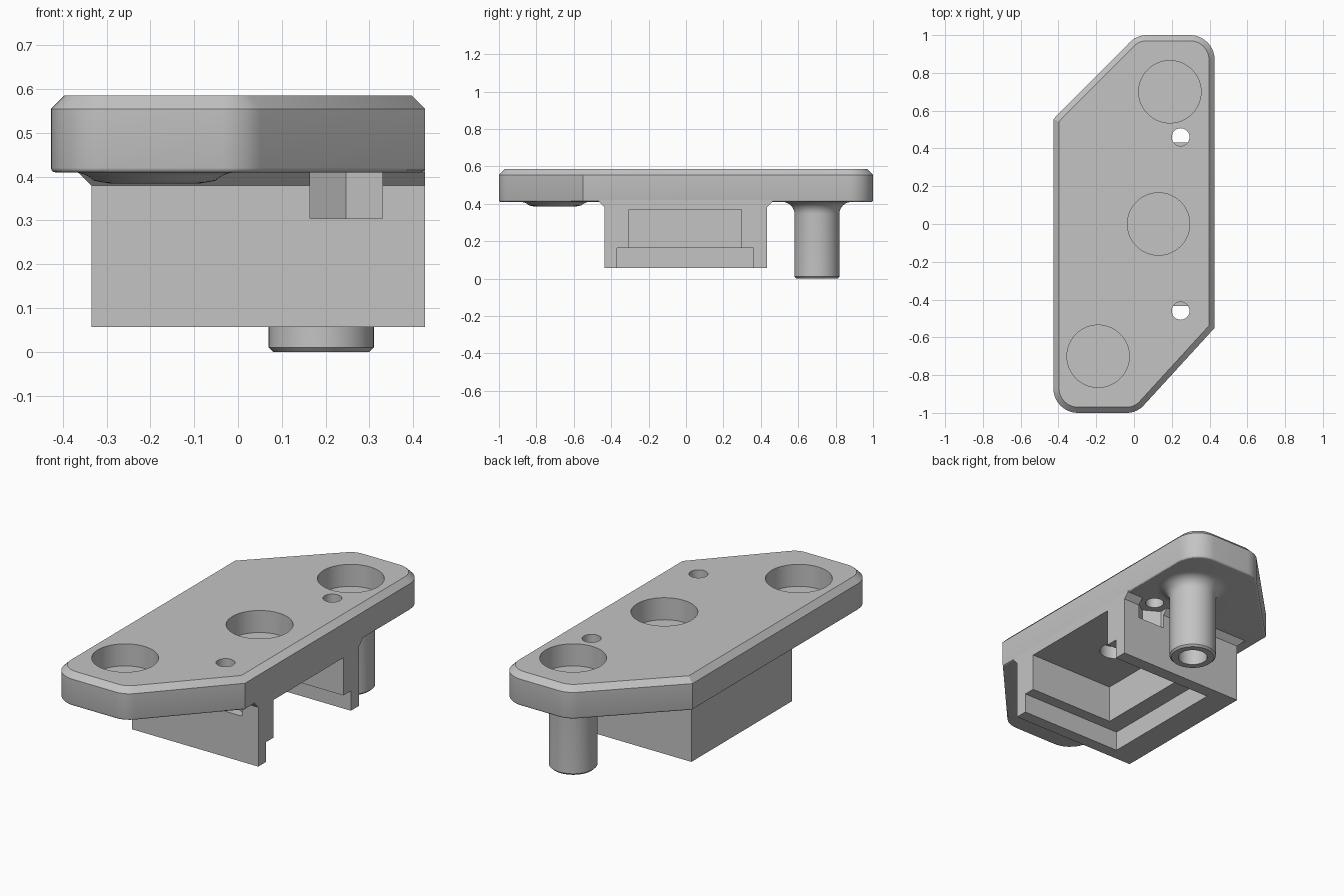
import bpy, bmesh
from math import sin, cos, pi
from mathutils import Vector

cube = bpy.data.objects.get("Cube")
if cube:
    bpy.data.objects.remove(cube, do_unlink=True)

GREY = (0.55, 0.55, 0.55, 1)
mat = bpy.data.materials.new("plain grey")
mat.use_nodes = True
mat.diffuse_color = GREY
mat.node_tree.nodes["Principled BSDF"].inputs["Base Color"].default_value = GREY


def circle(x, y, r, n=64):
    return [(x + r * cos(pi / 2 + 2 * pi * i / n), y + r * sin(pi / 2 + 2 * pi * i / n))
            for i in range(n)]


def rect(x0, x1, y0, y1):
    return [(x0, y0), (x1, y0), (x1, y1), (x0, y1)]


def rounded(corners, steps=10):
    """Outline whose corners (x, y, tangent length) are eased into arcs."""
    out = []
    for i, (x, y, t) in enumerate(corners):
        p = Vector((x, y))
        if not t:
            out.append((x, y))
            continue
        u = (Vector(corners[i - 1][:2]) - p).normalized()
        v = (Vector(corners[(i + 1) % len(corners)][:2]) - p).normalized()
        half = u.angle(v) / 2
        centre = p + (u + v).normalized() * (t / cos(half))
        a, b = p + u * t - centre, p + v * t - centre
        total = a.angle(b)
        for k in range(steps + 1):
            w = k / steps
            q = centre + (a * sin((1 - w) * total) + b * sin(w * total)) / sin(total)
            out.append((q.x, q.y))
    return out


def loft(name, rings):
    """Closed solid through outlines of equal length, given as (outline, z)."""
    bm = bmesh.new()
    loops = [[bm.verts.new((x, y, z)) for x, y in pts] for pts, z in rings]
    n = len(loops[0])
    for lo, hi in zip(loops, loops[1:]):
        for i in range(n):
            j = (i + 1) % n
            bm.faces.new((lo[i], lo[j], hi[j], hi[i]))
    bm.faces.new(loops[0][::-1])
    bm.faces.new(loops[-1])
    bmesh.ops.recalc_face_normals(bm, faces=bm.faces)
    mesh = bpy.data.meshes.new(name)
    bm.to_mesh(mesh)
    bm.free()
    ob = bpy.data.objects.new(name, mesh)
    bpy.context.collection.objects.link(ob)
    mesh.materials.append(mat)
    return ob


def bevel_rim(ob, z, size, segments):
    bm = bmesh.new()
    bm.from_mesh(ob.data)
    rim = [e for e in bm.edges if all(abs(v.co.z - z) < 1e-4 for v in e.verts)]
    bmesh.ops.bevel(bm, geom=rim, offset=size, segments=segments, profile=0.5, affect='EDGES')
    bm.to_mesh(ob.data)
    bm.free()


def activate(ob):
    bpy.ops.object.select_all(action='DESELECT')
    ob.select_set(True)
    bpy.context.view_layer.objects.active = ob


def cut(ob, outline, z0, z1):
    tool = loft("cutter", [(outline, z0), (outline, z1)])
    tool.hide_render = True
    activate(ob)
    mod = ob.modifiers.new("cut", 'BOOLEAN')
    mod.operation, mod.solver, mod.object = 'DIFFERENCE', 'EXACT', tool
    bpy.ops.object.modifier_apply(modifier=mod.name)
    bpy.data.objects.remove(tool, do_unlink=True)


UNDER, TOP = 0.41, 0.585
W = 0.427
PX, PY = 0.19, 0.70

# Top plate: rounded slanted outline, chamfered above, eased below
outline = rounded([(-W, -1, 0.13), (0.015, -1, 0.054), (W, -0.55, 0),
                   (W, 1, 0.13), (-0.015 + 0.03, 1, 0.054), (-W, 0.555, 0)])
plate = loft("top_plate", [(outline, UNDER), (outline, TOP)])
bevel_rim(plate, TOP, 0.03, 1)
bevel_rim(plate, UNDER, 0.01, 3)

# Housing under the plate, flaring out where it meets it
def footprint(grow):
    return rect(-0.335 - grow, W, -0.435 - grow, 0.432 + grow)

housing = loft("housing", [(footprint(0), 0.057), (footprint(0), 0.38),
                           (footprint(0.03), UNDER), (footprint(0.03), 0.42)])

# Stepped slot, open below and on the left side
cut(housing, rect(-0.19, 0.6, -0.368, 0.362), -0.1, 0.165)
cut(housing, rect(-0.09, 0.6, -0.305, 0.297), 0.1, 0.37)

# Round pockets on top
for x, y in ((PX, PY), (0.13, 0), (-PX, -PY)):
    cut(plate, circle(x, y, 0.165), 0.465, 0.7)

# Screw holes with hexagonal nut recesses below
for y in (-0.46, 0.46):
    cut(plate, circle(0.247, y, 0.047, 32), 0.3, 0.7)
    cut(housing, circle(0.247, y, 0.0955, 6), 0.305, 0.5)

# Blind hole in the slot ceiling
for part in (plate, housing):
    cut(part, circle(0.13, 0, 0.078), 0.3, 0.44)

# Hollow post with a fillet where it joins the plate
R, F = 0.12, 0.065
fillet = [(R + F - F * cos(a), UNDER - F + F * sin(a))
          for a in [pi / 2 * k / 8 for k in range(9)]]
profile = [(R - 0.01, 0), (R, 0.01)] + fillet + [(R + F, UNDER + 0.008)]
post = loft("post", [(circle(PX, PY, r), z) for r, z in profile])
cut(post, circle(PX, PY, 0.075), -0.1, 0.4)

# Short stub in the opposite corner, the cropped end of a matching post
stub_profile = [(0.105, 0.385), (0.118, 0.387)] + [
    (r, z) for r, z in fillet if z > 0.389] + [(R + F, UNDER + 0.008)]
stub = loft("stub", [(circle(-PX, -PY, r), z) for r, z in stub_profile])

for ob in (plate, housing, post, stub):
    activate(ob)
    bpy.ops.object.shade_smooth_by_angle(angle=pi / 6)
